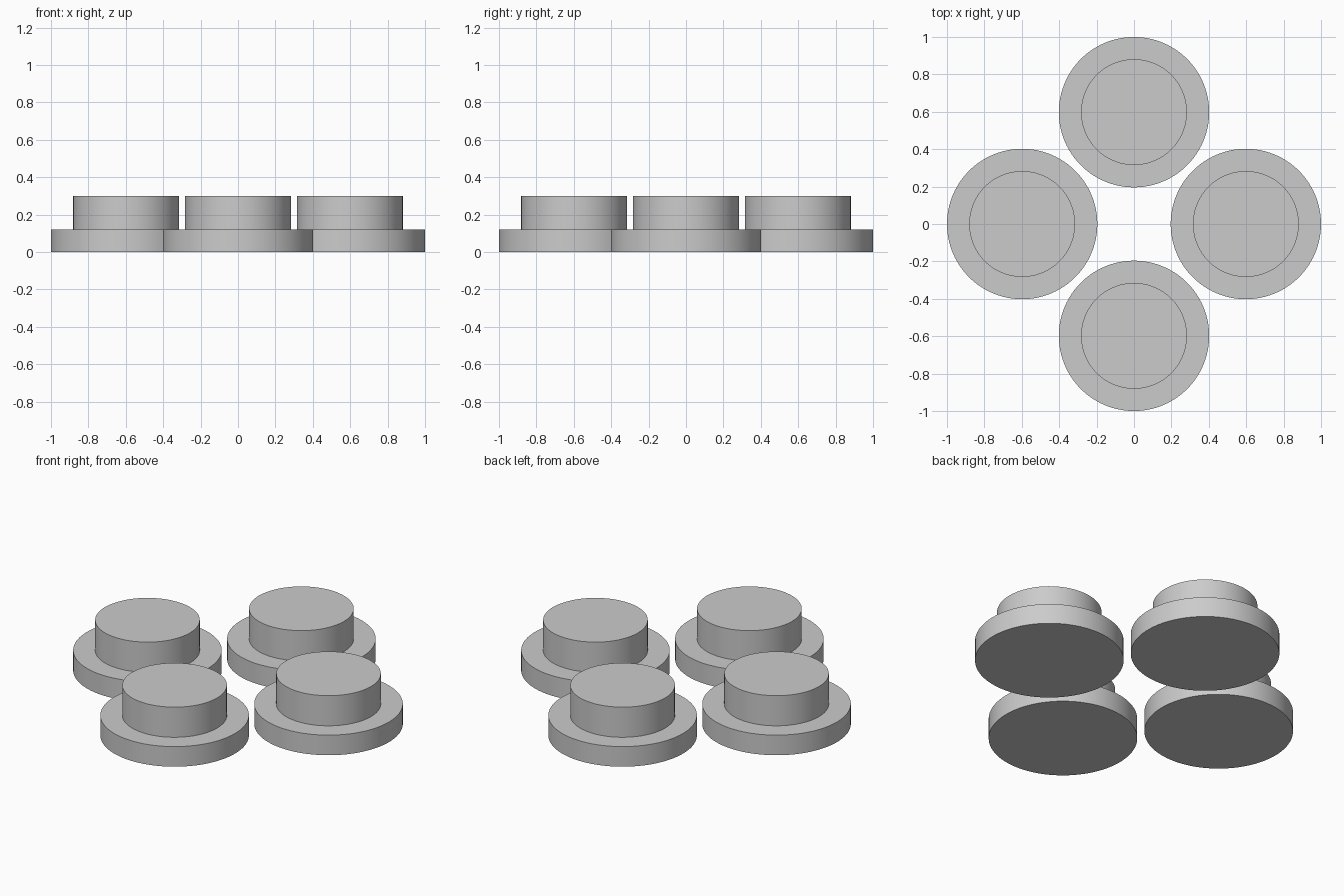
import bpy
import bmesh
import math
from mathutils import Vector

cube = bpy.data.objects.get("Cube")
if cube:
    bpy.data.objects.remove(cube, do_unlink=True)

FLANGE_RADIUS = 0.402
BOSS_RADIUS = 0.283
FLANGE_TOP = 0.12
BOSS_TOP = 0.3
SPACING = 1 - FLANGE_RADIUS
SEGMENTS = 96

grey = bpy.data.materials.new("plain_grey")
grey.use_nodes = True
colour = (0.6, 0.6, 0.6, 1)
grey.diffuse_color = colour
grey.node_tree.nodes["Principled BSDF"].inputs["Base Color"].default_value = colour


def stepped_foot(name, location):
    """Turn a stepped profile into one closed foot: wide flange, narrower boss."""
    profile = [(FLANGE_RADIUS, 0), (FLANGE_RADIUS, FLANGE_TOP),
               (BOSS_RADIUS, FLANGE_TOP), (BOSS_RADIUS, BOSS_TOP)]
    bm = bmesh.new()
    rings = []
    for radius, z in profile:
        ring = []
        for i in range(SEGMENTS):
            a = math.tau * i / SEGMENTS
            ring.append(bm.verts.new((radius * math.cos(a), radius * math.sin(a), z)))
        rings.append(ring)
    # Walls and step between neighbouring rings
    for low, high in zip(rings, rings[1:]):
        for i in range(SEGMENTS):
            j = (i + 1) % SEGMENTS
            bm.faces.new((low[i], low[j], high[j], high[i]))
    # Flat underside and top
    bm.faces.new(list(reversed(rings[0])))
    bm.faces.new(rings[-1])
    bmesh.ops.recalc_face_normals(bm, faces=bm.faces)

    mesh = bpy.data.meshes.new(name)
    bm.to_mesh(mesh)
    bm.free()
    mesh.materials.append(grey)
    foot = bpy.data.objects.new(name, mesh)
    foot.location = location
    bpy.context.collection.objects.link(foot)

    # Round walls shade smooth, rims stay sharp
    bpy.ops.object.select_all(action="DESELECT")
    foot.select_set(True)
    bpy.context.view_layer.objects.active = foot
    bpy.ops.object.shade_smooth_by_angle(angle=math.radians(30))


# Four feet in a cross
for side, direction in {"front": (0, -1, 0), "back": (0, 1, 0),
                        "left": (1, 0, 0), "right": (-1, 0, 0)}.items():
    stepped_foot(side + "_foot", Vector(direction) * SPACING)
